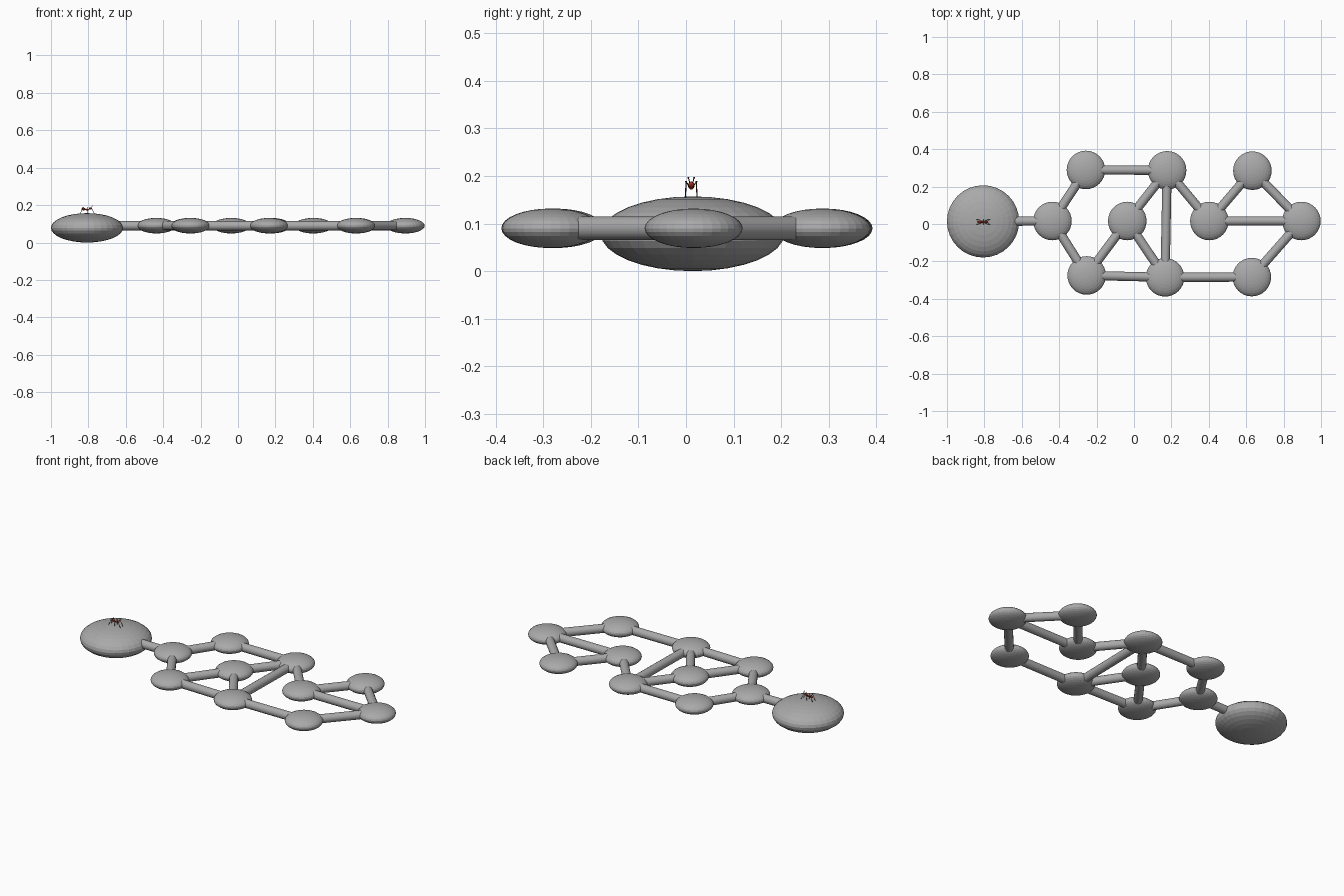
import bpy, math
from mathutils import Vector

if "Cube" in bpy.data.objects:
    bpy.data.objects.remove(bpy.data.objects["Cube"])

def material(name, col):
    m = bpy.data.materials.new(name)
    m.diffuse_color = (*col, 1)
    m.use_nodes = True
    m.node_tree.nodes["Principled BSDF"].inputs["Base Color"].default_value = m.diffuse_color
    return m

GREY = material("stone_grey", (0.40, 0.40, 0.40))
RED = material("ant_red", (0.55, 0.04, 0.015))
DARK = material("ant_dark", (0.06, 0.025, 0.015))

def ball(name, loc, radii, mat, seg=32, rings=16):
    bpy.ops.mesh.primitive_uv_sphere_add(segments=seg, ring_count=rings, radius=1, location=loc)
    o = bpy.context.object
    o.name = name
    o.scale = radii
    o.data.materials.append(mat)
    return o

def rod(name, a, b, r, mat, sides=16):
    a, b = Vector(a), Vector(b)
    d = b - a
    bpy.ops.mesh.primitive_cylinder_add(vertices=sides, radius=r, depth=d.length, location=(a + b) / 2)
    o = bpy.context.object
    o.name = name
    o.rotation_euler = d.to_track_quat('Z', 'Y').to_euler()
    o.data.materials.append(mat)
    bpy.ops.object.shade_smooth_by_angle(angle=math.radians(40))
    return o

# Chambers of the flattened maze
Z = 0.09
NODES = {
    "start": (-0.807, 0.014), "a": (-0.436, 0.016), "b": (-0.257, 0.289),
    "c": (-0.253, -0.275), "d": (-0.036, 0.016), "e": (0.177, 0.287),
    "f": (0.166, -0.285), "g": (0.403, 0.016), "h": (0.633, 0.285),
    "i": (0.630, -0.284), "j": (0.895, 0.016),
}
for n, (x, y) in NODES.items():
    if n == "start":
        ball("entrance_chamber", (x, y, 0.0785), (0.193, 0.193, 0.0785), GREY)
    else:
        ball("chamber_" + n, (x, y, Z), (0.103, 0.103, 0.0415), GREY)

# Tunnels joining the chambers
LINKS = ["a b", "a c", "b e", "c d", "c f", "d e", "d f", "e f",
         "e g", "g h", "g j", "h j", "f i", "i j", "start a"]
for link in LINKS:
    p, q = link.split()
    rod("tunnel_" + p + "_" + q, (*NODES[p], Z), (*NODES[q], Z), 0.0245, GREY)

# Small ant on the entrance chamber
cx, cy, cz = -0.807, 0.011, 0.176
ball("ant_abdomen", (cx - 0.019, cy, cz + 0.002), (0.012, 0.0065, 0.0065), RED, 12, 8)
ball("ant_thorax", (cx, cy, cz), (0.009, 0.005, 0.005), RED, 12, 8)
ball("ant_head", (cx + 0.017, cy, cz + 0.006), (0.008, 0.006, 0.006), RED, 12, 8)
for s, side in ((-1, "right"), (1, "left")):
    # Legs with raised knees
    for k, (hip, knee, foot) in enumerate(((-0.005, -0.022, -0.036), (0, 0.001, 0.002), (0.005, 0.022, 0.038))):
        h = (cx + hip, cy + s * 0.003, cz)
        n = (cx + knee, cy + s * 0.011, cz + 0.012)
        f = (cx + foot, cy + s * 0.012, 0.156)
        rod(f"ant_{side}_thigh_{k}", h, n, 0.0012, DARK, 6)
        rod(f"ant_{side}_shin_{k}", n, f, 0.0012, DARK, 6)
        ball(f"ant_{side}_knee_{k}", n, (0.002,) * 3, DARK, 8, 6)
        ball(f"ant_{side}_foot_{k}", f, (0.002,) * 3, DARK, 8, 6)
    # Antenna
    tip = (cx + 0.03, cy + s * 0.006, 0.196)
    rod(f"ant_{side}_antenna", (cx + 0.02, cy + s * 0.003, cz + 0.009), tip, 0.001, DARK, 6)
    ball(f"ant_{side}_antenna_tip", tip, (0.002,) * 3, DARK, 8, 6)
